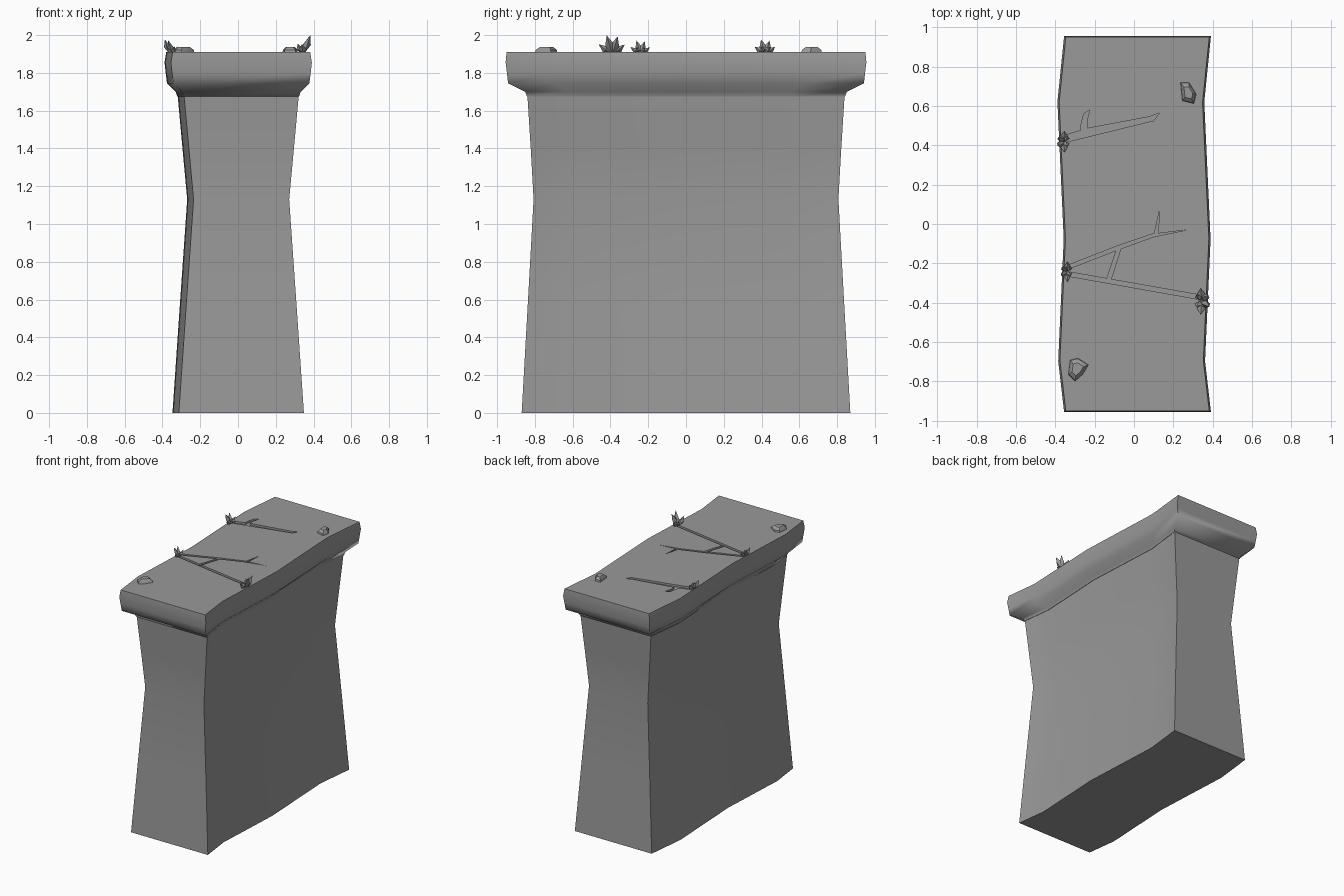
import bpy, bmesh, math
from mathutils import Vector

if "Cube" in bpy.data.objects:
    bpy.data.objects.remove(bpy.data.objects["Cube"])

# wavy plan line: position along the length (-1..1) and sideways offset
WAVE = [(-1, .018), (-.73, -.012), (-.08, .016), (.65, -.016), (1, .018)]
stone_grey = bpy.data.materials.new("dark_stone")
stone_grey.diffuse_color = (.32, .32, .32, 1)
stone_grey.use_nodes = True
stone_grey.node_tree.nodes["Principled BSDF"].inputs["Base Color"].default_value = stone_grey.diffuse_color


def finish(bm, name, smooth=True):
    bmesh.ops.recalc_face_normals(bm, faces=bm.faces)
    me = bpy.data.meshes.new(name)
    bm.to_mesh(me)
    bm.free()
    me.materials.append(stone_grey)
    ob = bpy.data.objects.new(name, me)
    bpy.context.collection.objects.link(ob)
    if smooth:
        shade(ob)
    return ob


def shade(ob, angle=35):
    bpy.ops.object.select_all(action='DESELECT')
    ob.select_set(True)
    bpy.context.view_layer.objects.active = ob
    bpy.ops.object.shade_smooth_by_angle(angle=math.radians(angle))


def loft(name, rings, smooth=True):
    bm = bmesh.new()
    rows = [[bm.verts.new(p) for p in r] for r in rings]
    n = len(rows[0])
    for a, b in zip(rows, rows[1:]):
        for i in range(n):
            j = (i + 1) % n
            bm.faces.new((a[i], a[j], b[j], b[i]))
    bm.faces.new(rows[0][::-1])
    bm.faces.new(rows[-1])
    return finish(bm, name, smooth)


def wall_ring(z, hw, hl):
    right = [(hw + o, t * hl, z) for t, o in WAVE]
    left = [(-hw + o, t * hl, z) for t, o in reversed(WAVE)]
    return right + left


# wall body with a narrow waist
loft("wall_body", [wall_ring(*p) for p in
     [(0, .331, .87), (.57, .292, .838), (1.13, .253, .807), (1.40, .278, .822), (1.685, .304, .84)]])

# overhanging cap slab
cap = loft("cap_slab", [wall_ring(*p) for p in
           [(1.676, .306, .842), (1.70, .314, .852), (1.745, .36, .942),
            (1.80, .367, .948), (1.855, .373, .955), (1.91, .364, .95)]], False)

# cracks engraved in the cap top
CRACKS = [
    [(-.37, .41), (.10, .525), (.13, .565), (.08, .545), (-.23, .487), (-.37, .445)],
    [(-.27, .465), (-.235, .48), (-.24, .52), (-.225, .58), (-.255, .56), (-.27, .50)],
    [(-.35, -.235), (-.08, -.13), (.10, -.065), (.27, -.03), (.09, -.052), (-.08, -.11), (-.35, -.215)],
    [(.10, -.062), (.122, -.058), (.13, .07)],
    [(-.35, -.262), (.36, -.388), (.36, -.365), (-.35, -.24)],
    [(-.14, -.285), (-.118, -.285), (-.065, -.12), (-.085, -.12)],
]
for i, pts in enumerate(CRACKS):
    cutter = loft(f"crack_cutter_{i}", [[(x, y, z) for x, y in pts] for z in (1.895, 1.93)], False)
    cutter.hide_render = True
    m = cap.modifiers.new("crack", 'BOOLEAN')
    m.operation = 'DIFFERENCE'
    m.solver = 'EXACT'
    m.object = cutter
bpy.context.view_layer.update()
dg = bpy.context.evaluated_depsgraph_get()
cut_mesh = bpy.data.meshes.new_from_object(cap.evaluated_get(dg))
cap.modifiers.clear()
cap.data = cut_mesh
for ob in [o for o in bpy.data.objects if o.name.startswith("crack_cutter")]:
    bpy.data.objects.remove(ob)
shade(cap, 70)


# loose stones lying on the cap
def stone(name, pts):
    c = sum((Vector(p) for p in pts), Vector((0, 0))) / len(pts)
    rings = []
    for z, s in ((1.90, 1.02), (1.922, .92), (1.938, .55)):
        rings.append([(c.x + (x - c.x) * s, c.y + (y - c.y) * s, z) for x, y in pts])
    loft(name, rings)


stone("stone_back", [(.235, .72), (.28, .72), (.317, .66), (.305, .61), (.245, .625)])
stone("stone_front", [(-.325, -.69), (-.285, -.68), (-.23, -.715), (-.26, -.765), (-.30, -.80), (-.335, -.765)])


# tufts of plump pointed leaves growing from the crack ends
def tuft(name, x, y, out, h, w):
    bm = bmesh.new()
    base = Vector((x, y, 1.895))
    leaves = [(-52, .85, -.1), (-16, 1, .5), (16, .95, .45), (50, .8, -.1), (-28, .62, -.6), (30, .6, -.6)]
    for ang, size, lean in leaves:
        a = math.radians(ang)
        d = Vector((out * lean * .7, math.sin(a), math.cos(a))) * h * size
        side = Vector((0, math.cos(a), -math.sin(a))) * w * size
        thick = Vector((w * .9, 0, 0))
        mid = base + d * .5
        b, t = bm.verts.new(base), bm.verts.new(base + d)
        ring = [bm.verts.new(mid + v) for v in (side, thick, -side, -thick)]
        for i in range(4):
            p, q = ring[i], ring[(i + 1) % 4]
            bm.faces.new((b, q, p))
            bm.faces.new((t, p, q))
    finish(bm, name)


tuft("leaf_tuft_right", .345, -.39, 1, .108, .024)
tuft("leaf_tuft_left_front", -.342, -.24, -1, .08, .018)
tuft("leaf_tuft_left_back", -.358, .42, -1, .084, .021)
